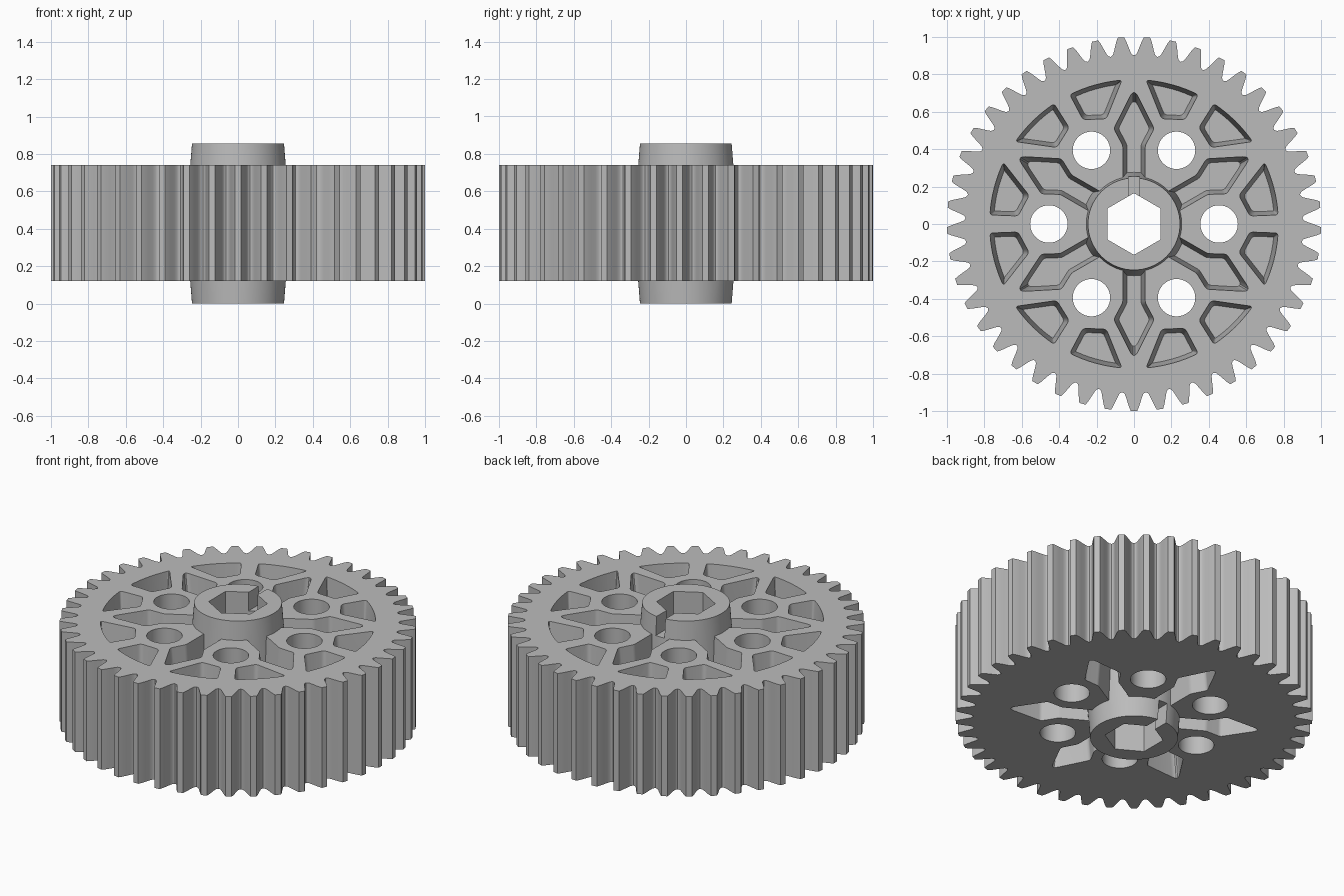
import bpy, bmesh
from math import pi, cos, sin, tan, radians
from mathutils import Vector, Matrix

if "Cube" in bpy.data.objects:
    bpy.data.objects.remove(bpy.data.objects["Cube"], do_unlink=True)

TEETH = 45
BOTTOM, TOP, HEIGHT = 0.12, 0.74, 0.855
MID = (BOTTOM + TOP) / 2
WEB = 0.08          # thickness of the wall between the pockets
INSET = 0.022       # draft of the pocket walls

grey = bpy.data.materials.new("plain_grey")
grey.use_nodes = True
grey.diffuse_color = (0.5, 0.5, 0.5, 1)
grey.node_tree.nodes["Principled BSDF"].inputs["Base Color"].default_value = (0.5, 0.5, 0.5, 1)


def polar(r, degrees):
    return Vector((r * cos(radians(degrees)), r * sin(radians(degrees))))


def circle(r, n, start=0, centre=Vector((0, 0))):
    return [centre + polar(r, start + 360 * i / n) for i in range(n)]


def loft(bm, rings):
    """Closed solid through (outline, z) rings of equal length."""
    loops = [[bm.verts.new((p.x, p.y, z)) for p in outline] for outline, z in rings]
    n = len(loops[0])
    for a, b in zip(loops, loops[1:]):
        for i in range(n):
            j = (i + 1) % n
            bm.faces.new((a[i], a[j], b[j], b[i]))
    bm.faces.new(loops[0][::-1])
    bm.faces.new(loops[-1])


def make(name, solids):
    bm = bmesh.new()
    for rings in solids:
        loft(bm, rings)
    bmesh.ops.recalc_face_normals(bm, faces=bm.faces)
    mesh = bpy.data.meshes.new(name)
    bm.to_mesh(mesh)
    bm.free()
    mesh.materials.append(grey)
    obj = bpy.data.objects.new(name, mesh)
    bpy.context.collection.objects.link(obj)
    return obj


def combine(target, tool, operation):
    mod = target.modifiers.new("combine", 'BOOLEAN')
    mod.operation, mod.solver, mod.object = operation, 'EXACT', tool
    bpy.context.view_layer.objects.active = target
    bpy.ops.object.modifier_apply(modifier=mod.name)
    bpy.data.objects.remove(tool, do_unlink=True)


def shrink(points, d):
    """Move every side of a counter-clockwise outline inward by d."""
    result = []
    for i, p in enumerate(points):
        u = (p - points[i - 1]).normalized()
        v = (points[(i + 1) % len(points)] - p).normalized()
        n1, n2 = Vector((-u.y, u.x)), Vector((-v.y, v.x))
        result.append(p + (n1 + n2) * d / (1 + n1.dot(n2)))
    return result


def fillet(points, radii, steps=5):
    """Round the corners of an outline; radius 0 keeps the point."""
    result = []
    for i, (p, r) in enumerate(zip(points, radii)):
        if r == 0:
            result.append(p)
            continue
        a, b = points[i - 1] - p, points[(i + 1) % len(points)] - p
        reach = min(r / tan(a.angle(b) / 2), 0.45 * a.length, 0.45 * b.length)
        start, end = p + a.normalized() * reach, p + b.normalized() * reach
        for k in range(steps + 1):
            t = k / steps
            result.append(start * (1 - t) ** 2 + p * 2 * t * (1 - t) + end * t * t)
    return result


def pocket(points, radii):
    """Drafted cutters for the same pocket on the top and bottom face."""
    rim, floor = fillet(points, radii), fillet(shrink(points, INSET), radii)
    return [[(floor, MID + s * WEB / 2), (rim, MID + s * (TOP - MID)), (rim, MID + s * 0.4)]
            for s in (1, -1)]


def turn(points, degrees):
    m = Matrix.Rotation(radians(degrees), 2)
    return [m @ p for p in points]


# Toothed rim: one flank, mirrored and repeated
flank = [(1.0, 0.017), (0.98, 0.026), (0.957, 0.0335), (0.93, 0.042), (0.912, 0.049), (0.905, 0.056)]
outline = []
for i in range(TEETH):
    middle = -pi / 2 + 2 * pi * i / TEETH
    for side, rows in ((-1, flank[::-1]), (1, flank)):
        for r, w in rows:
            a = middle + side * w / r
            outline.append(Vector((r * cos(a), r * sin(a))))
    a = middle + pi / TEETH
    outline.append(Vector((cos(a), sin(a))) * 0.902)
gear = make("gear_wheel", [[(outline, BOTTOM), (outline, TOP)]])

# Arrow-shaped pockets between the bolt holes
right = [Vector(p) for p in ((0.06, 0.15), (0.06, 0.42), (0.108, 0.51))]
left = [Vector((-p.x, p.y)) for p in right[::-1]]
arrow = right + [Vector((0, 0.725))] + left
arrow_radii = [0, 0.05, 0.03, 0.025, 0.03, 0.05, 0]

# Outer pockets, one on each side of every bolt hole
arc = [polar(0.772, 63.6 + 21.6 * i / 8) for i in range(9)]
outer = [Vector((0.148, 0.562)), Vector((0.273, 0.558))] + arc
outer_radii = [0.03, 0.03, 0.025] + [0] * 7 + [0.025]
mirrored = [Vector((-p.x, p.y)) for p in outer[::-1]]

pockets = []
for k in range(6):
    pockets += pocket(turn(arrow, 60 * k), arrow_radii)
    pockets += pocket(turn(outer, 60 * k), outer_radii)
    pockets += pocket(turn(mirrored, 60 * k), outer_radii[::-1])
combine(gear, make("pocket_cutter", pockets), 'DIFFERENCE')

# Hub, tapered toward both ends
hub = make("hub", [[(circle(0.246, 72), 0), (circle(0.28, 72), MID), (circle(0.246, 72), HEIGHT)]])
combine(gear, hub, 'UNION')

# Hexagonal bore and six bolt holes
holes = [[(circle(0.165, 6, 30), -0.1), (circle(0.165, 6, 30), 1)]]
for k in range(6):
    ring = circle(0.1, 40, 0, polar(0.455, 60 * k))
    holes.append([(ring, -0.1), (ring, 1)])
combine(gear, make("hole_cutter", holes), 'DIFFERENCE')

# Marker notch in both ends of the hub
slot = [Vector(p) for p in ((-0.03, 0.1), (0.03, 0.1), (0.03, 0.3), (-0.03, 0.3))]
notches = [[(slot, -0.1), (slot, BOTTOM)], [(slot, TOP), (slot, 1)]]
combine(gear, make("notch_cutter", notches), 'DIFFERENCE')

# Smooth the round walls, keep the edges sharp
bpy.ops.object.select_all(action='DESELECT')
gear.select_set(True)
bpy.context.view_layer.objects.active = gear
bpy.ops.object.shade_smooth_by_angle(angle=radians(25))
